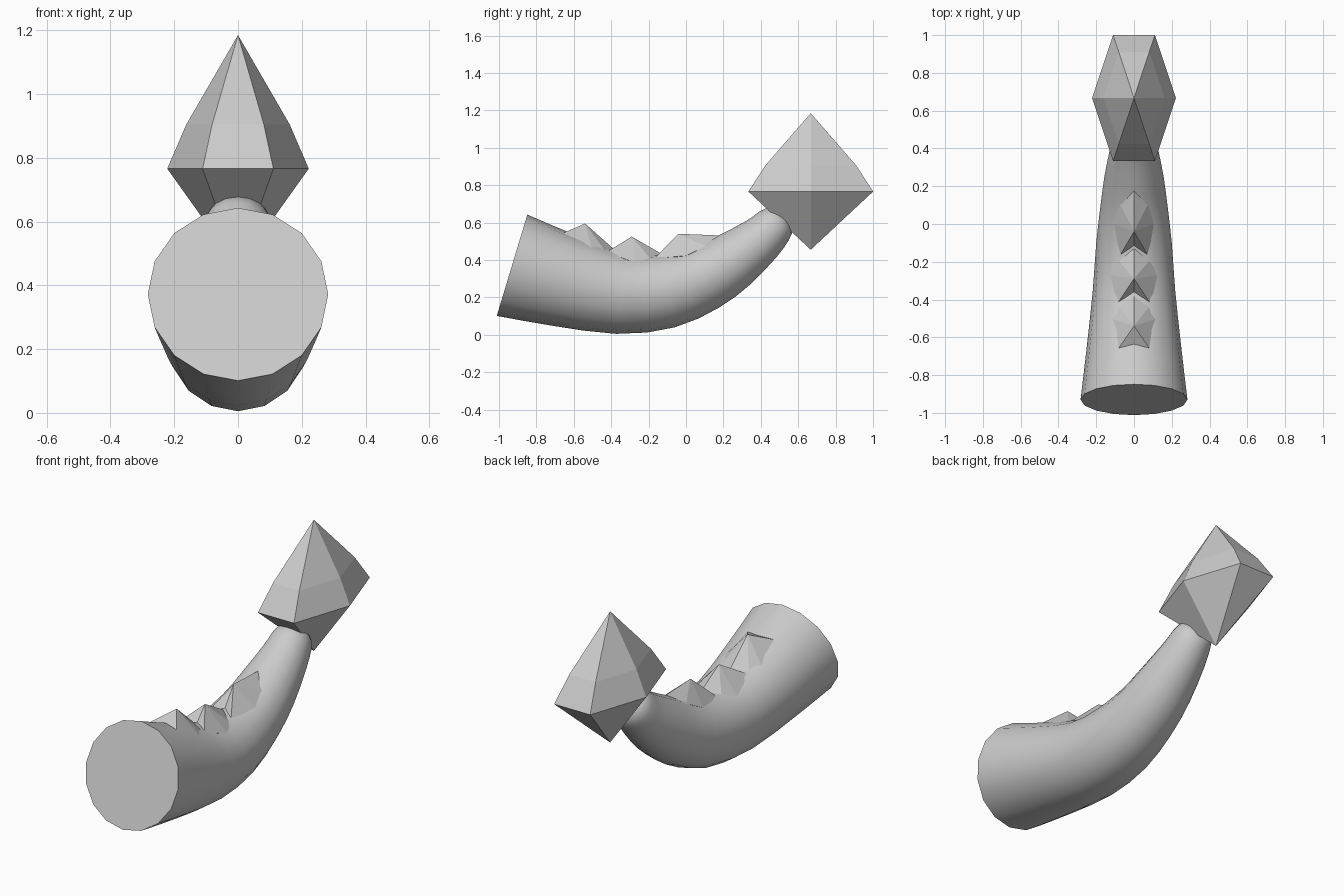
import bpy, bmesh, math
from mathutils import Vector

if "Cube" in bpy.data.objects:
    bpy.data.objects.remove(bpy.data.objects["Cube"])


def make_object(name, verts, faces, smooth=False):
    mesh = bpy.data.meshes.new(name)
    mesh.from_pydata(verts, [], faces)
    bm = bmesh.new()
    bm.from_mesh(mesh)
    bmesh.ops.recalc_face_normals(bm, faces=bm.faces)
    bm.to_mesh(mesh)
    bm.free()
    obj = bpy.data.objects.new(name, mesh)
    bpy.context.collection.objects.link(obj)
    if smooth:
        bpy.ops.object.select_all(action='DESELECT')
        obj.select_set(True)
        bpy.context.view_layer.objects.active = obj
        bpy.ops.object.shade_smooth_by_angle(angle=math.radians(40))
    return obj


def loft(rings):
    """Join equal-length vertex rings with quads and cap both ends."""
    n = len(rings[0])
    verts = [v for ring in rings for v in ring]
    faces = [(k * n + i, k * n + (i + 1) % n, (k + 1) * n + (i + 1) % n, (k + 1) * n + i)
             for k in range(len(rings) - 1) for i in range(n)]
    faces += [tuple(range(n)), tuple(range(len(verts) - n, len(verts)))]
    return verts, faces


def catmull(a, b, c, d, t):
    return 0.5 * (2 * b + (c - a) * t + (2 * a - 5 * b + 4 * c - d) * t * t
                  + (3 * b - a - 3 * c + d) * t ** 3)


# Curved tapering body: (y, z, radius) along the centre line
path = [Vector(p) for p in [
    (-0.93, 0.372, 0.283), (-0.65, 0.29, 0.25), (-0.35, 0.222, 0.218), (-0.10, 0.236, 0.20),
    (0.10, 0.305, 0.177), (0.25, 0.395, 0.157), (0.40, 0.51, 0.127), (0.47, 0.582, 0.11)]]
ext = [2 * path[0] - path[1]] + path + [2 * path[-1] - path[-2]]
samples = [catmull(*ext[i:i + 4], t) for i in range(len(path) - 1) for t in (0, 0.5)]
samples.append(path[-1])
# rounded tip
for a in (30, 55, 75):
    s, c = math.sin(math.radians(a)), math.cos(math.radians(a))
    samples.append(Vector((0.47 + 0.06 * s, 0.582 + 0.06 * s, 0.11 * c)))

SIDES = 16
rings, top_line = [], []
for i, p in enumerate(samples):
    d = samples[min(i + 1, len(samples) - 1)] - samples[max(i - 1, 0)]
    ty, tz = Vector((d.x, d.y)).normalized()
    ring = []
    for k in range(SIDES):
        a = 2 * math.pi * k / SIDES
        up = p.z * math.cos(a)
        ring.append((p.z * math.sin(a), p.x - tz * up, p.y + ty * up))
    rings.append(ring)
    top_line.append(ring[0][1:])
make_object("curved_body", *loft(rings), smooth=True)


def top_z(y):
    """Height of the body's upper edge at y."""
    for (y0, z0), (y1, z1) in zip(top_line, top_line[1:]):
        if y0 <= y <= y1:
            return z0 + (z1 - z0) * (y - y0) / (y1 - y0)
    return top_line[0][1]


# Three fork-fronted ridge spikes: apex y, apex z, fork y, notch y, side y, back y, width
spikes = [(-0.54, 0.595, -0.67, -0.645, -0.50, -0.37, 0.125),
          (-0.29, 0.525, -0.425, -0.365, -0.27, -0.12, 0.125),
          (-0.04, 0.54, -0.17, -0.12, 0.0, 0.19, 0.105)]
for n, (ay, az, fork, notch, side, back, w) in enumerate(spikes):
    half = [(0.72 * w, fork), (w, side), (0.7 * w, side + 0.55 * (back - side))]
    outline = [(0, notch)] + half + [(0, back)] + [(-x, y) for x, y in reversed(half)]
    base = [(x, y, top_z(y) - x * x / 0.4 - 0.008) for x, y in outline]
    m = len(base)
    low = (0, ay, top_z(ay) - 0.08)
    faces = [(i, (i + 1) % m, m) for i in range(m)] + [((i + 1) % m, i, m + 1) for i in range(m)]
    make_object(f"ridge_spike_{n + 1}", base + [(0, ay, az), low], faces)

# Six-sided crystal at the tip, slightly bulged above its widest ring
hexa = [(math.cos(k * math.pi / 3), math.sin(k * math.pi / 3)) for k in range(6)]
verts = [(0, 0.667, 0.455)]
for scale, z in ((1, 0.766), (0.73, 0.905)):
    verts += [(0.222 * scale * x, 0.667 + 0.385 * scale * y, z) for x, y in hexa]
verts.append((0, 0.667, 1.185))
faces = []
for i in range(6):
    j = (i + 1) % 6
    faces += [(0, 1 + j, 1 + i), (1 + i, 1 + j, 7 + j, 7 + i), (7 + i, 7 + j, 13)]
make_object("tip_crystal", verts, faces)
